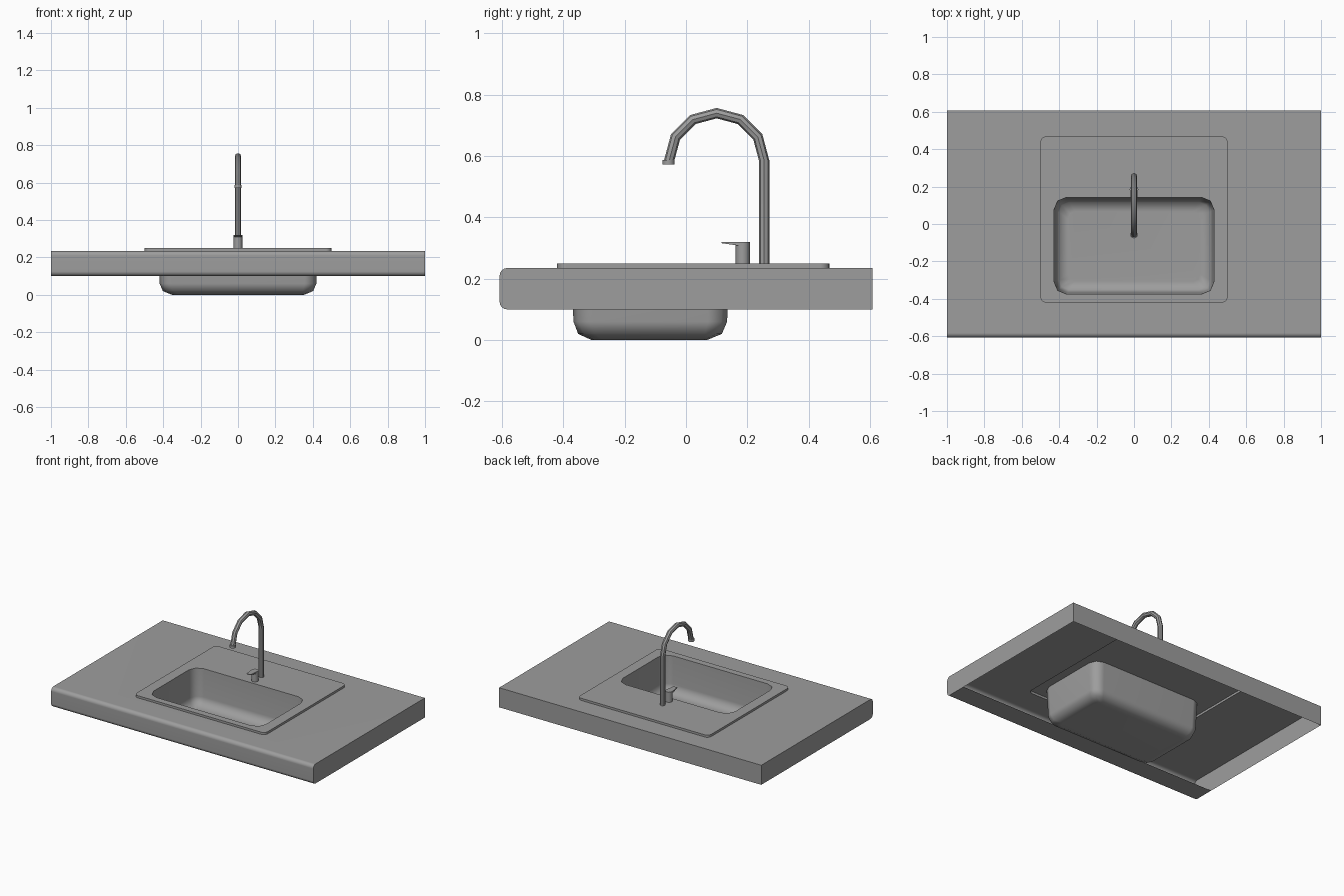
import bpy, bmesh
from math import sin, cos, pi, radians

if "Cube" in bpy.data.objects:
    bpy.data.objects.remove(bpy.data.objects["Cube"])

# One dark grey finish for every part
grey = bpy.data.materials.new("dark_grey")
grey.diffuse_color = (0.34, 0.34, 0.34, 1)
grey.use_nodes = True
grey.node_tree.nodes["Principled BSDF"].inputs["Base Color"].default_value = grey.diffuse_color


def finish(bm, name, angle=35, up_z=None):
    bmesh.ops.recalc_face_normals(bm, faces=bm.faces[:])
    if up_z is not None:  # open shells: make the top surface face upward
        top = [f for f in bm.faces if all(abs(v.co.z - up_z) < 1e-5 for v in f.verts)]
        if top and top[0].normal.z < 0:
            bmesh.ops.reverse_faces(bm, faces=bm.faces[:])
    me = bpy.data.meshes.new(name)
    bm.to_mesh(me)
    bm.free()
    me.shade_smooth()
    me.set_sharp_from_angle(angle=radians(angle))
    me.materials.append(grey)
    ob = bpy.data.objects.new(name, me)
    bpy.context.collection.objects.link(ob)
    # large flat faces keep their flat shading
    wn = ob.modifiers.new("weighted_normals", 'WEIGHTED_NORMAL')
    wn.keep_sharp = True
    return ob


def rounded_rect(bm, x, y0, y1, z, r, seg):
    """Closed ring of vertices spanning -x..x and y0..y1."""
    ring = []
    corners = ((x - r, y1 - r), (-x + r, y1 - r), (-x + r, y0 + r), (x - r, y0 + r))
    for q, (cx, cy) in enumerate(corners):
        for i in range(seg + 1):
            a = (q + i / seg) * pi / 2
            ring.append(bm.verts.new((cx + r * cos(a), cy + r * sin(a), z)))
    return ring


def loop_edges(bm, ring):
    out = []
    for a, b in zip(ring, ring[1:] + ring[:1]):
        out.append(bm.edges.get((a, b)) or bm.edges.new((a, b)))
    return out


def bridge(bm, r0, r1):
    n = len(r0)
    for i in range(n):
        bm.faces.new((r0[i], r0[(i + 1) % n], r1[(i + 1) % n], r1[i]))


def fill(bm, outer, inner):
    bmesh.ops.triangle_fill(bm, use_beauty=True, normal=(0, 0, 1),
                            edges=loop_edges(bm, outer) + loop_edges(bm, inner))


TOP, RIM, LOW = 0.235, 0.25, 0.10
PLATE = (0.5, -0.42, 0.468)

# Countertop: open-bottomed shell, rounded front edge returning underneath
bm = bmesh.new()
r = 0.025
prof = [(0.608, LOW), (0.608, TOP)]
for cz, a0 in ((TOP - r, pi / 2), (LOW + r, pi)):
    for i in range(5):
        a = a0 + i * pi / 8
        prof.append((-0.608 + r + r * cos(a), cz + r * sin(a)))
prof.append((-0.45, LOW))
left = [bm.verts.new((-1, y, z)) for y, z in prof]
right = [bm.verts.new((1, y, z)) for y, z in prof]
for i in range(len(prof) - 1):
    if i != 1:  # top is filled separately around the sink hole
        bm.faces.new((left[i], left[i + 1], right[i + 1], right[i]))
bm.faces.new(left)
bm.faces.new(right)
hole = rounded_rect(bm, *PLATE, TOP, 0.03, 4)
fill(bm, [left[1], left[2], right[2], right[1]], hole)
finish(bm, "countertop", up_z=TOP)

# Sink: raised plate with a pressed basin
bm = bmesh.new()
base = rounded_rect(bm, *PLATE, TOP, 0.03, 4)
top = rounded_rect(bm, *PLATE, RIM, 0.03, 4)
bridge(bm, base, top)
rings = [rounded_rect(bm, 0.428 - d, -0.375 + d * 0.9, 0.143 - d, z, rad, 2)
         for d, z, rad in ((0, RIM, 0.068), (0.009, 0.06, 0.063),
                           (0.026, 0.02, 0.055), (0.075, 0.0, 0.04))]
fill(bm, top, rings[0])
for a, b in zip(rings, rings[1:]):
    bridge(bm, a, b)
bm.faces.new(rings[-1])
finish(bm, "sink", 50, up_z=RIM)

# Spout: eight-sided tube, upright then a half circle in six segments
bm = bmesh.new()
cy, cz, R, t = 0.1, 0.585, 0.155, 0.017
stations = [(RIM, 0)] + [(cz, i * pi / 6) for i in range(7)]
prev = None
for z, a in stations:
    ring = []
    for k in range(8):
        b = k * pi / 4
        rad = R + t * cos(b)
        ring.append(bm.verts.new((t * sin(b), cy + rad * cos(a), z + rad * sin(a))))
    if prev:
        bridge(bm, prev, ring)
    else:
        bm.faces.new(ring)
    prev = ring
bm.faces.new(prev)
finish(bm, "spout", 40)


def cylinder(name, y, z0, z1, rad, n):
    bm = bmesh.new()
    rings = [[bm.verts.new((rad * cos(2 * pi * i / n), y + rad * sin(2 * pi * i / n), z))
              for i in range(n)] for z in (z0, z1)]
    bridge(bm, *rings)
    for g in rings:
        bm.faces.new(g)
    finish(bm, name, 50)


cylinder("spout_tip", cy - R - 0.002, 0.572, 0.588, 0.02, 12)
cylinder("handle_body", 0.185, RIM, 0.314, 0.023, 12)

# Lever: round cap drawn forward into a thin flat blade
bm = bmesh.new()
outline = [(0.023 * cos(i * pi / 6), 0.185 + 0.023 * sin(i * pi / 6)) for i in range(7)]
outline += [(-0.021, 0.165), (-0.014, 0.115), (0.014, 0.115), (0.021, 0.165)]
upper = [bm.verts.new((x, y, 0.32)) for x, y in outline]
lower = [bm.verts.new((x, y, 0.316 if y < 0.12 else 0.309)) for x, y in outline]
bridge(bm, lower, upper)
bm.faces.new(upper)
bm.faces.new(lower[:8] + lower[10:])
bm.faces.new((lower[7], lower[8], lower[9], lower[10]))
finish(bm, "handle_lever", 35)
